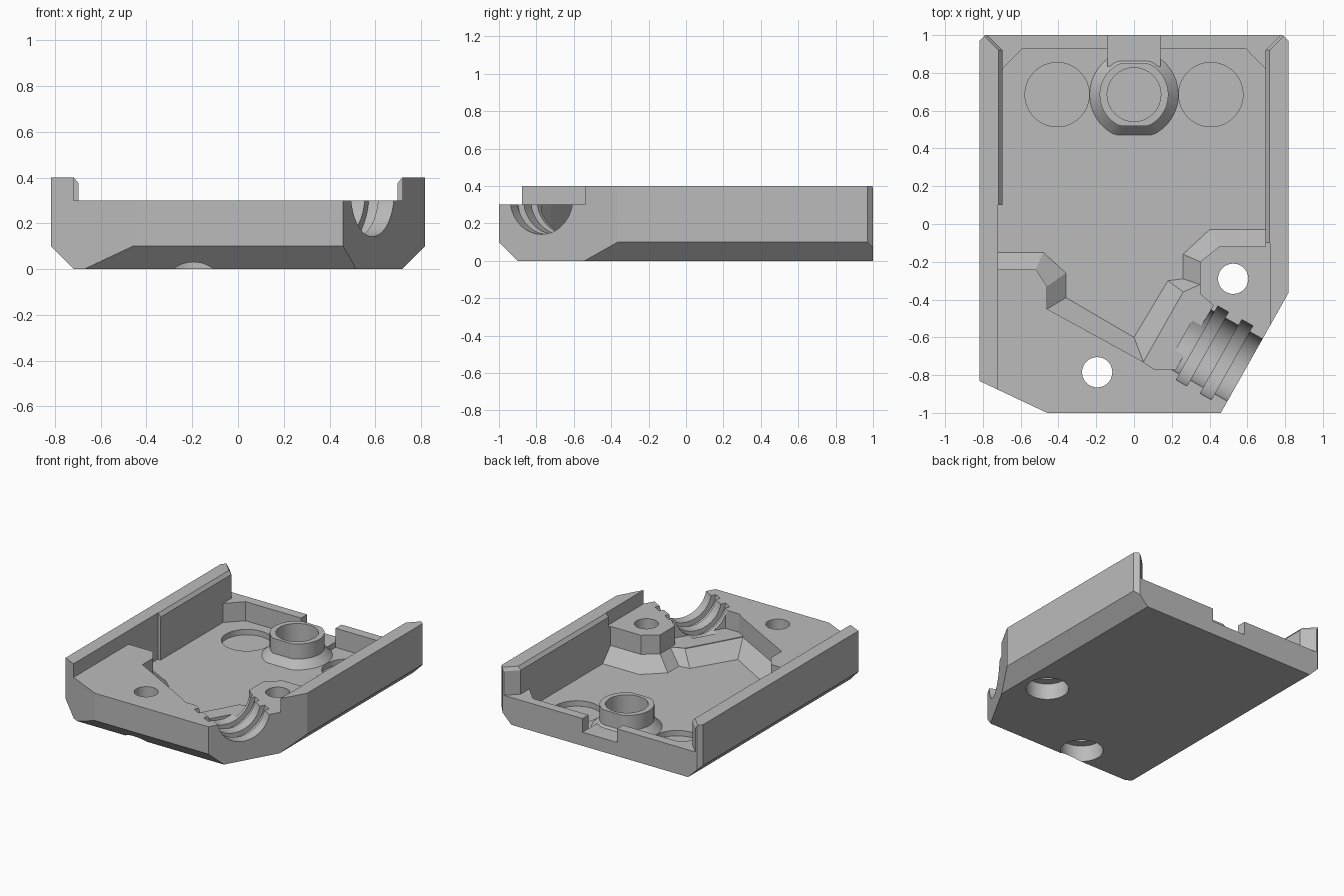
import bpy, bmesh, math
from mathutils import Vector, Matrix

if "Cube" in bpy.data.objects:
    bpy.data.objects.remove(bpy.data.objects["Cube"], do_unlink=True)

grey = bpy.data.materials.new("plain grey")
grey.use_nodes = True
grey.diffuse_color = (0.5, 0.5, 0.5, 1)
grey.node_tree.nodes["Principled BSDF"].inputs["Base Color"].default_value = (0.5, 0.5, 0.5, 1)


def finish(name, bm):
    bmesh.ops.recalc_face_normals(bm, faces=bm.faces)
    me = bpy.data.meshes.new(name)
    bm.to_mesh(me)
    bm.free()
    me.materials.append(grey)
    ob = bpy.data.objects.new(name, me)
    bpy.context.collection.objects.link(ob)
    return ob


def loft(name, levels):
    """Solid through matching outlines, given as (height, points)."""
    bm = bmesh.new()
    rings = [[bm.verts.new((x, y, z)) for x, y in pts] for z, pts in levels]
    n = len(rings[0])
    for a, b in zip(rings, rings[1:]):
        for i in range(n):
            j = (i + 1) % n
            bm.faces.new((a[i], a[j], b[j], b[i]))
    bm.faces.new(rings[0][::-1])
    bm.faces.new(rings[-1])
    return finish(name, bm)


def prism(name, pts, z0, z1):
    return loft(name, [(z0, pts), (z1, pts)])


def box(name, x0, x1, y0, y1, z0, z1):
    return prism(name, [(x0, y0), (x1, y0), (x1, y1), (x0, y1)], z0, z1)


def round_pts(x, y, r, flat=9, n=64):
    """Circle whose front and back may be cut flat."""
    ring = [i * math.tau / n for i in range(n)]
    return [(x + r * math.cos(a), y + max(-flat, min(flat, r * math.sin(a)))) for a in ring]


def rod(name, start, end, r):
    """Cylinder lying between two points."""
    a, b = Vector(start), Vector(end)
    rot = (b - a).to_track_quat('Z', 'Y').to_matrix().to_4x4()
    bm = bmesh.new()
    bmesh.ops.create_cone(bm, cap_ends=True, segments=64, radius1=r, radius2=r,
                          depth=(b - a).length,
                          matrix=Matrix.Translation((a + b) / 2) @ rot)
    return finish(name, bm)


def carve(ob, cutters, operation='DIFFERENCE'):
    for c in cutters:
        c.hide_render = True
        mod = ob.modifiers.new("cut", 'BOOLEAN')
        mod.operation, mod.solver, mod.object = operation, 'EXACT', c
    bpy.context.view_layer.update()
    ev = ob.evaluated_get(bpy.context.evaluated_depsgraph_get())
    me = bpy.data.meshes.new_from_object(ev)
    ob.modifiers.clear()
    ob.data = me
    for c in cutters:
        bpy.data.objects.remove(c, do_unlink=True)


# Outer block: a box trimmed by the lower bevels, front corners and back corners
W = 0.8175
bm = bmesh.new()
bmesh.ops.create_cube(bm, size=1, matrix=Matrix.Translation((0, 0, 0.2)) @ Matrix.Diagonal((2 * W, 2, 0.4, 1)))
trims = [((W, 0, 0.1), (1, 0, -1)), ((-W, 0, 0.1), (-1, 0, -1)), ((0, -1, 0.1), (0, -1, -1)),
         ((-0.46, -1, 0), (-0.17, -0.36, 0)), ((0.46, -1, 0), (0.63, -0.355, 0)),
         ((0.788, 1, 0), (1, 1, 0)), ((-0.788, 1, 0), (-1, 1, 0))]
for co, no in trims:
    bmesh.ops.bisect_plane(bm, geom=bm.verts[:] + bm.edges[:] + bm.faces[:],
                           plane_co=co, plane_no=no, clear_outer=True)
    bmesh.ops.holes_fill(bm, edges=bm.edges)
tray = finish("tray", bm)


# Space between the raised rails, with a small bevel on the thicker rail parts
def rail_gap(inner):
    k = inner + 0.1
    return [(-0.72, -1.1), (0.72, -1.1), (0.72, -0.1), (inner, -0.1), (inner, 0.92),
            (k, 1.02), (-k, 1.02), (-inner, 0.92), (-inner, 0.1), (-0.72, 0.1)]


gap = loft("rail_gap", [(0.3, rail_gap(0.697)), (0.375, rail_gap(0.697)),
                        (0.4, rail_gap(0.717)), (0.5, rail_gap(0.717))])
low_back = prism("low_back", [(-0.697, 0.5), (0.697, 0.5), (0.697, 0.92), (0.797, 1.02),
                              (-0.797, 1.02), (-0.697, 0.92)], 0.2, 0.35)

# Main pocket: sloped foot along the front, upright walls elsewhere
upright = [(0.697, 0.82), (0.59, 0.93), (-0.59, 0.93), (-0.697, 0.82), (-0.697, 0.1), (-0.72, 0.1)]
foot = [(-0.72, -0.15), (-0.48, -0.15), (-0.36, -0.26), (-0.36, -0.39), (0, -0.6),
        (0.18, -0.3), (0.26, -0.29), (0.26, -0.16), (0.40, -0.03), (0.697, -0.03)]
brow = [(-0.72, -0.24), (-0.52, -0.24), (-0.46, -0.33), (-0.46, -0.45), (0.05, -0.73),
        (0.26, -0.36), (0.35, -0.32), (0.35, -0.2), (0.45, -0.12), (0.697, -0.12)]
FLOOR = 0.06
pocket = loft("pocket", [(FLOOR, upright + foot), (0.16, upright + brow), (0.36, upright + brow)])
ledge = prism("ledge", [(0.04, -0.725), (0.11, -0.77), (0.22, -0.77), (0.42, -0.43),
                        (0.35, -0.37), (0.35, -0.3), (0.25, -0.34)], 0.165, 0.36)
notch = box("notch", -0.14, 0.14, 0.9, 1.1, 0.1, 0.3)
cuts = [gap, low_back, pocket, ledge, notch]

# Ribbed cable channel leaving through the slanted corner
along, across = Vector((0.871, -0.491, 0)), Vector((0.491, 0.871, 0))
centre = across * -0.385 + Vector((0, 0, 0.335))
for s, e, r in [(0.52, 1.1, 0.193), (0.6, 0.665, 0.228), (0.746, 0.813, 0.228)]:
    cuts.append(rod("channel", centre + along * s, centre + along * e, r))

# Screw holes with wide undersides, and the two round floor recesses
for x, y in [(0.525, -0.29), (-0.195, -0.785)]:
    cuts.append(prism("screw_hole", round_pts(x, y, 0.08), -0.1, 0.5))
    cuts.append(prism("screw_head", round_pts(x, y, 0.145), -0.1, 0.12))
for side in (-1, 1):
    cuts.append(prism("recess", round_pts(side * 0.407, 0.685, 0.17), 0.02, 0.15))
carve(tray, cuts)

# Hollow boss on a flared foot, and the sill joining it to the back notch
wide, slim = round_pts(0, 0.685, 0.235, 0.213), round_pts(0, 0.685, 0.182, 0.165)
boss = loft("boss", [(0.04, wide), (FLOOR, wide), (0.115, slim), (0.225, slim)])
carve(boss, [prism("boss_hole", round_pts(0, 0.685, 0.142), 0.08, 0.4)])
sill = box("sill", -0.14, 0.14, 0.835, 0.94, 0.04, 0.1)

# Smooth round walls, crisp edges
for ob in (tray, boss, sill):
    bpy.ops.object.select_all(action='DESELECT')
    ob.select_set(True)
    bpy.context.view_layer.objects.active = ob
    bpy.ops.object.shade_smooth_by_angle(angle=math.radians(25))
